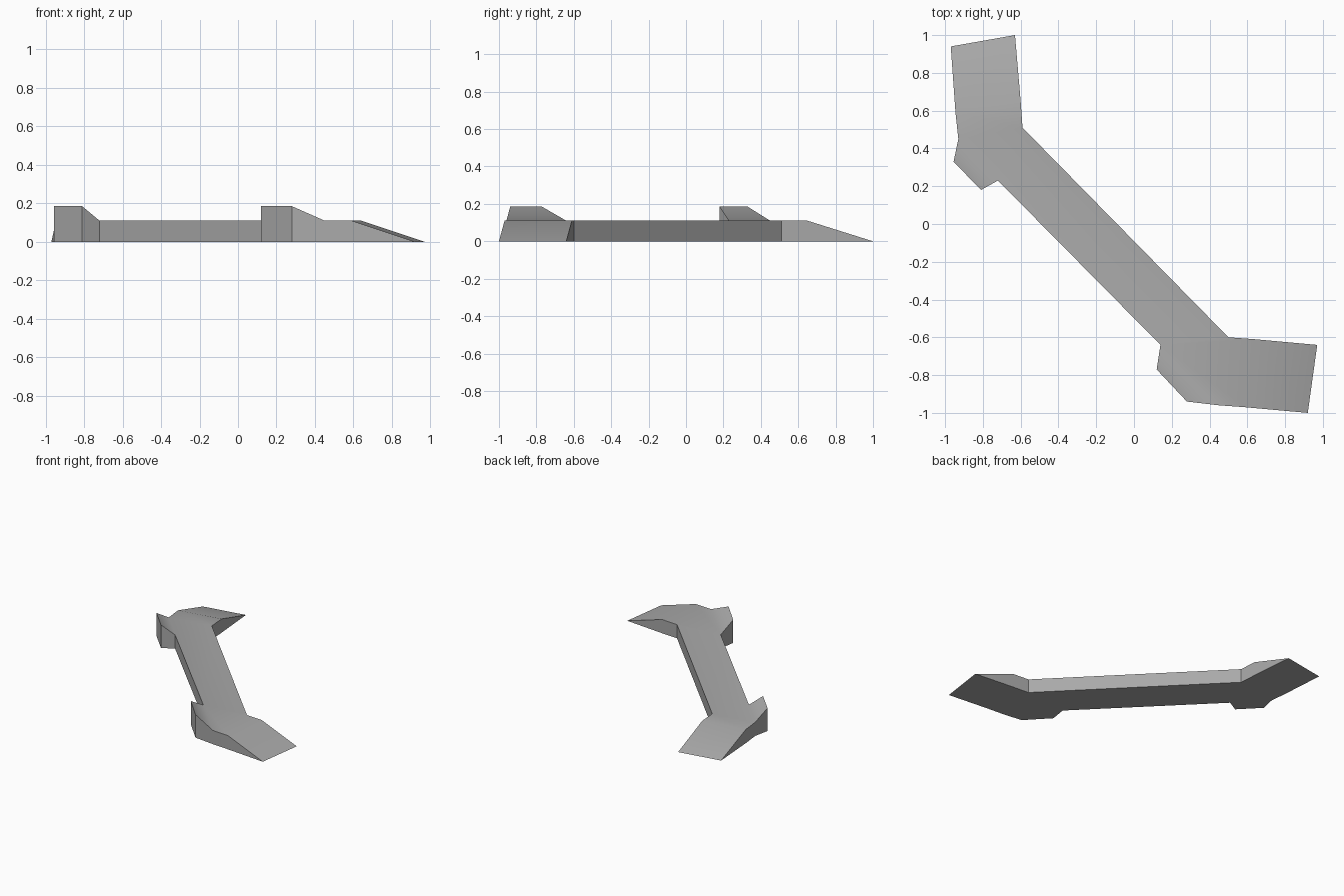
import bpy
import bmesh
import math

cube = bpy.data.objects.get("Cube")
if cube:
    bpy.data.objects.remove(cube, do_unlink=True)

GROUND, DECK, CREST = 0.0, 0.11, 0.185

# Footprint corners in clockwise order, each with the height of the top there
outline = {
    "back_tip_left": (-0.97, 0.94, GROUND),
    "back_tip_right": (-0.63, 1.0, GROUND),
    "back_fold_right": (-0.6, 0.65, DECK),
    "back_inner": (-0.59, 0.51, DECK),
    "front_inner": (0.5, -0.6, DECK),
    "front_fold_back": (0.64, -0.61, DECK),
    "front_tip_back": (0.97, -0.64, GROUND),
    "front_tip_front": (0.92, -1.0, GROUND),
    "front_fold_front": (0.59, -0.97, DECK),
    "front_wing_root_a": (0.45, -0.96, DECK),
    "front_wing_crest_a": (0.28, -0.94, CREST),
    "front_wing_crest_b": (0.12, -0.77, CREST),
    "front_wing_root_b": (0.14, -0.64, DECK),
    "back_wing_root_a": (-0.72, 0.23, DECK),
    "back_wing_crest_a": (-0.81, 0.18, CREST),
    "back_wing_crest_b": (-0.955, 0.33, CREST),
    "back_wing_root_b": (-0.93, 0.45, DECK),
    "back_fold_left": (-0.945, 0.59, DECK),
}

# Top panels: bar, two corner landings, two end ramps, two raised wings
panels = [
    ("back_inner", "front_inner", "front_wing_root_b", "back_wing_root_a"),
    ("front_inner", "front_fold_back", "front_fold_front",
     "front_wing_root_a", "front_wing_root_b"),
    ("back_wing_root_a", "back_wing_root_b", "back_fold_left",
     "back_fold_right", "back_inner"),
    ("front_fold_back", "front_tip_back", "front_tip_front", "front_fold_front"),
    ("back_fold_left", "back_tip_left", "back_tip_right", "back_fold_right"),
    ("front_wing_root_a", "front_wing_crest_a", "front_wing_crest_b", "front_wing_root_b"),
    ("back_wing_root_a", "back_wing_crest_a", "back_wing_crest_b", "back_wing_root_b"),
]

bm = bmesh.new()
top = {name: bm.verts.new(p) for name, p in outline.items()}
base = {name: top[name] if z == GROUND else bm.verts.new((x, y, GROUND))
        for name, (x, y, z) in outline.items()}

for panel in panels:
    bm.faces.new([top[name] for name in panel])

# Upright walls around the outline; they taper to nothing at the ramp tips
names = list(outline)
for a, b in zip(names, names[1:] + names[:1]):
    corners = list(dict.fromkeys((top[a], top[b], base[b], base[a])))
    if len(corners) > 2:
        bm.faces.new(corners)

# Underside
bm.faces.new([base[name] for name in names])
bmesh.ops.recalc_face_normals(bm, faces=bm.faces[:])

mesh = bpy.data.meshes.new("angled_ramp_walkway")
bm.to_mesh(mesh)
bm.free()
walkway = bpy.data.objects.new("angled_ramp_walkway", mesh)
bpy.context.collection.objects.link(walkway)

# Plain grey finish
grey = bpy.data.materials.new("plain_grey")
grey.use_nodes = True
colour = (0.4, 0.4, 0.4, 1)
grey.diffuse_color = colour
grey.node_tree.nodes["Principled BSDF"].inputs["Base Color"].default_value = colour
mesh.materials.append(grey)

# Soft folds on top, crisp wall edges
bpy.ops.object.select_all(action="DESELECT")
walkway.select_set(True)
bpy.context.view_layer.objects.active = walkway
bpy.ops.object.shade_smooth_by_angle(angle=math.radians(40))
